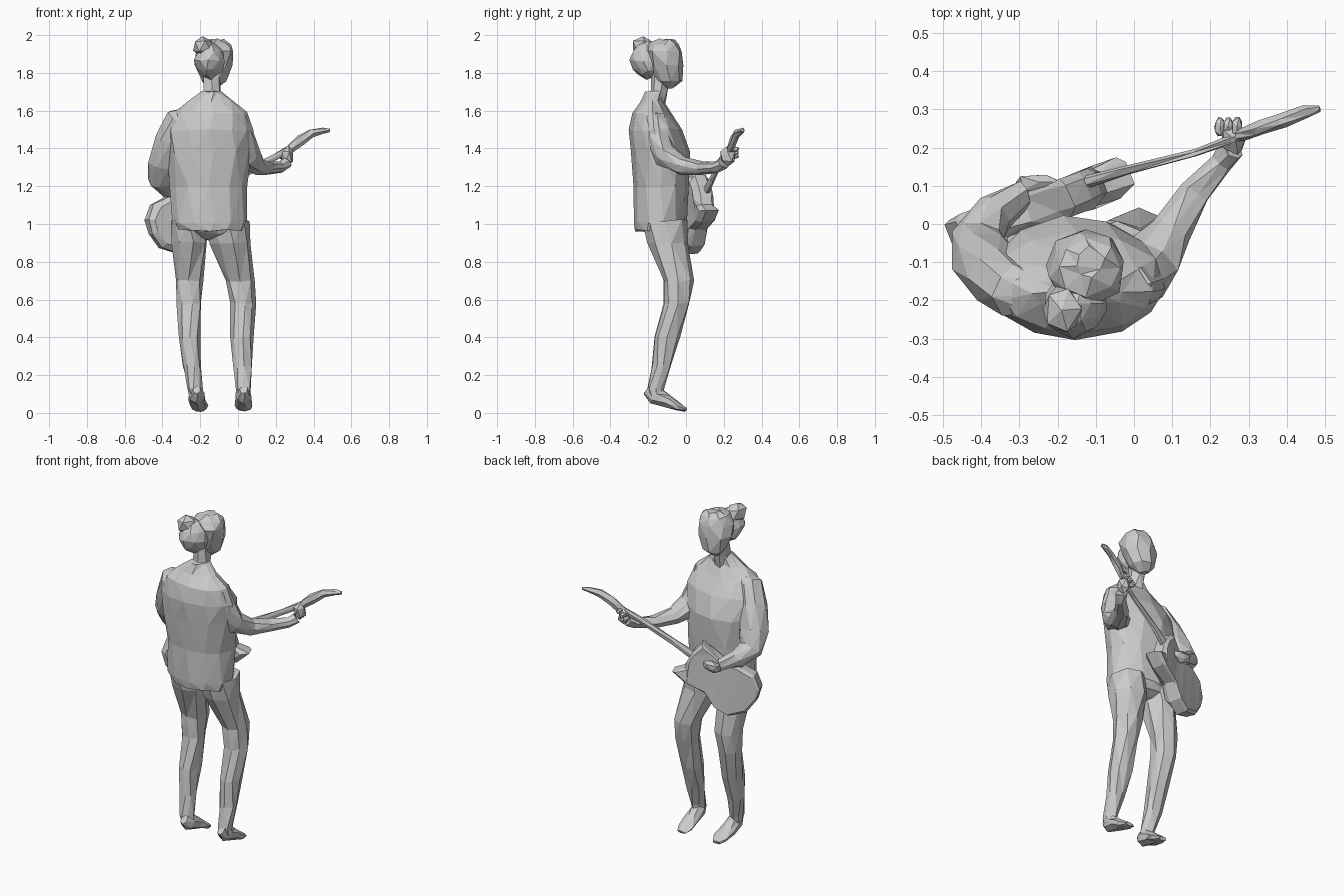
import bpy, bmesh, math, random
from mathutils import Vector, Matrix

random.seed(4)
X, Y, Z = Vector((1, 0, 0)), Vector((0, 1, 0)), Vector((0, 0, 1))


def finish(name, bm, jitter=0.0):
    """Roughen slightly, triangulate and store a flat-shaded part."""
    for v in bm.verts:
        v.co += Vector([random.uniform(-jitter, jitter) for _ in range(3)])
    bmesh.ops.triangulate(bm, faces=bm.faces[:])
    bmesh.ops.recalc_face_normals(bm, faces=bm.faces[:])
    mesh = bpy.data.meshes.new(name)
    bm.to_mesh(mesh)
    bm.free()
    ob = bpy.data.objects.new(name, mesh)
    bpy.context.collection.objects.link(ob)
    return ob


def skin(name, loops, bm, jitter):
    """Bridge successive vertex loops and cap both ends."""
    count = len(loops[0])
    for lo, hi in zip(loops, loops[1:]):
        for k in range(count):
            j = (k + 1) % count
            bm.faces.new((lo[k], lo[j], hi[j], hi[k]))
    bm.faces.new(loops[0])
    bm.faces.new(loops[-1])
    return finish(name, bm, jitter)


def loft(name, rings, sides=8, level=True, jitter=0.006):
    """Skin rings (x, y, z, radius_a, radius_b); level rings stay horizontal."""
    bm = bmesh.new()
    pts = [Vector(r[:3]) for r in rings]
    loops = []
    for i, r in enumerate(rings):
        a, b = X, Y
        if not level:
            t = (pts[min(i + 1, len(pts) - 1)] - pts[max(i - 1, 0)]).normalized()
            a = Z.cross(t)
            a = a.normalized() if a.length > 0.1 else X
            b = t.cross(a)
        angles = [2 * math.pi * (k + 0.25 * (i % 2)) / sides for k in range(sides)]
        loops.append([bm.verts.new(pts[i] + a * math.cos(g) * r[3] + b * math.sin(g) * r[4])
                      for g in angles])
    return skin(name, loops, bm, jitter)


def blob(name, centre, radii, jitter=0.006, subdiv=2):
    """Faceted ellipsoid."""
    bm = bmesh.new()
    bmesh.ops.create_icosphere(bm, subdivisions=subdiv, radius=1,
                               matrix=Matrix.Translation(centre) @ Matrix.Diagonal((*radii, 1)))
    return finish(name, bm, jitter)


# Loose shirt with sloping shoulders
loft("shirt", [
    (-.15, -.145, .965, .185, .125), (-.155, -.14, 1.01, .20, .142),
    (-.155, -.133, 1.20, .207, .142), (-.155, -.14, 1.38, .225, .158),
    (-.15, -.165, 1.50, .232, .14), (-.15, -.185, 1.59, .195, .10),
    (-.145, -.18, 1.65, .12, .062), (-.14, -.165, 1.70, .055, .048)], 12)

# Neck and head
loft("neck", [(-.14, -.175, 1.62, .065, .06), (-.14, -.14, 1.71, .046, .048),
              (-.135, -.125, 1.80, .05, .055)], 7)
loft("head", [
    (-.14, -.09, 1.72, .028, .032), (-.13, -.09, 1.76, .07, .068),
    (-.13, -.11, 1.84, .098, .092), (-.125, -.12, 1.91, .102, .098),
    (-.12, -.115, 1.955, .08, .075), (-.115, -.10, 1.978, .038, .038)], 8)

# Hair gathered at the back with a tuft on top
blob("hair_back", (-.15, -.205, 1.865), (.08, .09, .095), .008)
blob("hair_tuft", (-.185, -.225, 1.94), (.054, .066, .058), .005, 1)

# Hips joining both trouser legs
blob("hips", (-.15, -.115, .985), (.20, .12, .07))

# Trouser legs, then shoes on raised heels
loft("left_leg", [
    (-.262, -.11, 1.02, .098, .118), (-.258, -.10, .90, .095, .11),
    (-.258, -.045, .70, .075, .078), (-.257, -.055, .58, .067, .07),
    (-.255, -.10, .40, .06, .07), (-.245, -.135, .25, .05, .05),
    (-.23, -.16, .13, .042, .043), (-.218, -.16, .07, .038, .035)], 8)
loft("right_leg", [
    (-.05, -.11, 1.02, .112, .118), (-.04, -.10, .90, .108, .11),
    (.010, -.04, .70, .078, .078), (.022, -.05, .58, .07, .072),
    (.022, -.095, .40, .062, .07), (.025, -.13, .25, .05, .05),
    (.03, -.16, .13, .038, .042), (.03, -.16, .07, .036, .035)], 8)
for side, x, toe in (("left", -.22, -.205), ("right", .03, .03)):
    loft(side + "_shoe", [
        (x, -.205, .125, .022, .03), (x, -.165, .095, .042, .05),
        (x, -.10, .062, .046, .036), (toe, -.04, .032, .048, .022),
        (toe, .0, .016, .028, .01)], 7, False, .003)

# Arm strumming over the guitar body
loft("strumming_arm", [
    (-.25, -.185, 1.57, .06, .05), (-.31, -.175, 1.55, .072, .075),
    (-.355, -.14, 1.45, .078, .078), (-.395, -.09, 1.32, .082, .078),
    (-.41, -.04, 1.235, .07, .062), (-.37, .03, 1.19, .055, .05),
    (-.29, .08, 1.155, .036, .036)], 8, False)
blob("strumming_hand", (-.25, .105, 1.14), (.06, .028, .038), .006, 1)

# Arm reaching out to the guitar neck
loft("fretting_arm", [
    (-.05, -.185, 1.56, .05, .045), (-.01, -.175, 1.55, .065, .07),
    (.012, -.15, 1.46, .074, .072), (.04, -.10, 1.36, .082, .065),
    (.10, -.02, 1.31, .055, .048), (.16, .08, 1.295, .042, .036),
    (.225, .16, 1.30, .03, .028), (.255, .20, 1.325, .032, .032)], 8, False)
blob("fretting_hand", (.262, .22, 1.36), (.035, .042, .055), .006, 1)
for i in range(3):
    blob("fretting_finger", (.225 + .022 * i, .255, 1.36 + .018 * i), (.016, .028, .016), .002, 1)

# Guitar body: waisted outline with two pointed horns, lofted across its depth
u = Vector((.83, .29, .46)).normalized()
n = Vector((-.33, .92, .02))
n = (n - u * n.dot(u)).normalized()
v = n.cross(u)
if v.z < 0:
    v = -v
outline = [(-.19, 0), (-.175, .08), (-.11, .135), (-.02, .13), (.08, .10), (.17, .12),
           (.23, .13), (.25, .06), (.25, .0), (.24, -.05), (.29, -.11), (.20, -.13),
           (.08, -.115), (-.01, -.165), (-.10, -.165), (-.175, -.09)]
centre = Vector((-.305, .037, 1.035))
bm = bmesh.new()
loops = [[bm.verts.new(centre + u * a * s + v * b * s + n * d) for a, b in outline]
         for s, d in ((.85, -.06), (1, -.035), (1, .025), (.93, .04))]
skin("guitar_body", loops, bm, .005)

# Guitar neck and headstock
loft("guitar_neck", [
    (-.14, .105, 1.17, .02, .026), (-.02, .14, 1.24, .012, .024),
    (.16, .185, 1.335, .009, .02), (.29, .235, 1.405, .014, .02)], 6, False, .003)
loft("guitar_headstock", [
    (.28, .235, 1.40, .016, .026), (.33, .25, 1.44, .02, .03),
    (.39, .27, 1.48, .018, .024), (.45, .295, 1.494, .016, .014),
    (.485, .30, 1.495, .007, .008)], 6, False, .003)
